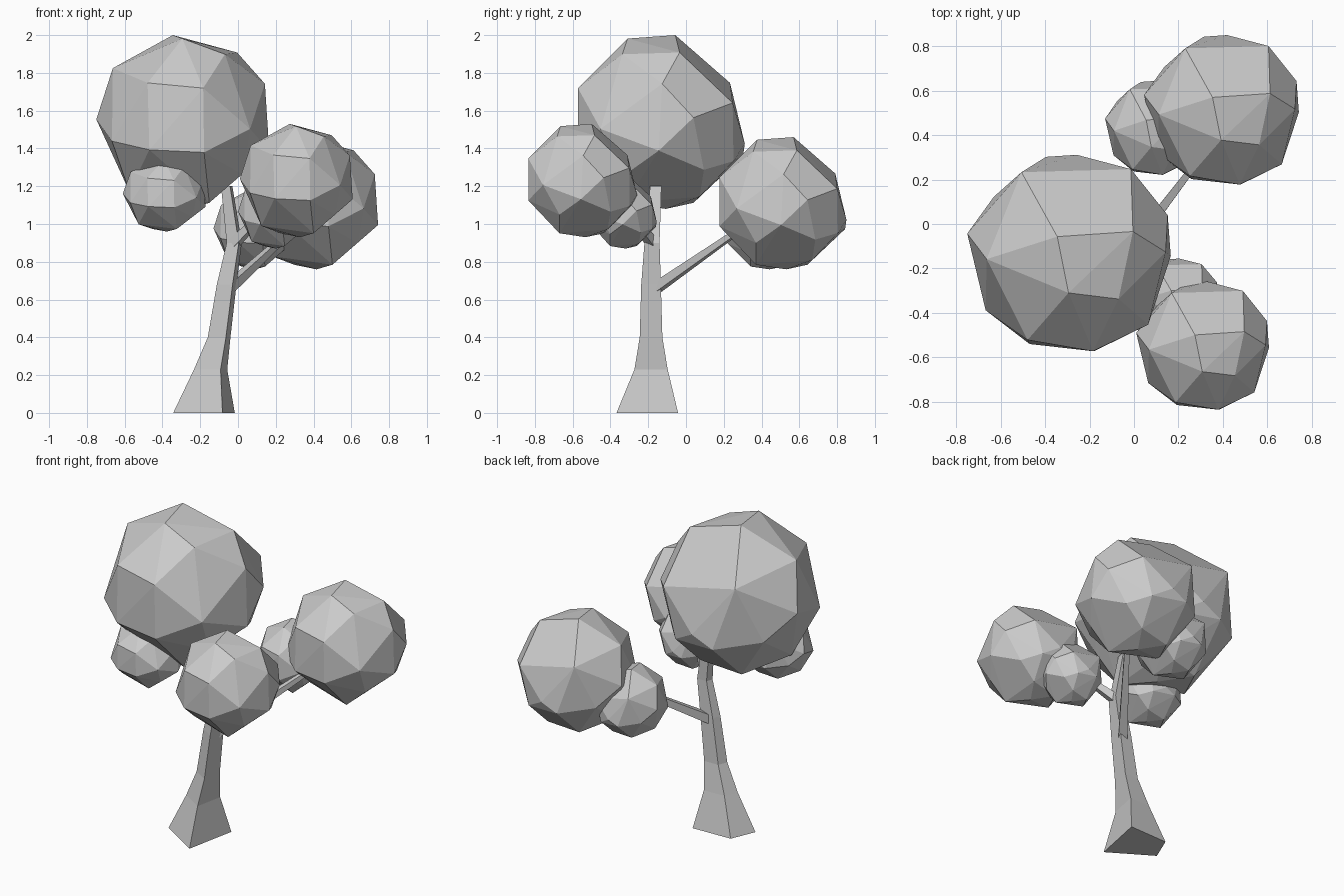
import bpy, bmesh
from mathutils import Vector

cube = bpy.data.objects.get("Cube")
if cube:
    bpy.data.objects.remove(cube, do_unlink=True)

grey = bpy.data.materials.new("plain_grey")
grey.use_nodes = True
colour = (0.6, 0.6, 0.6, 1)
grey.diffuse_color = colour
grey.node_tree.nodes["Principled BSDF"].inputs["Base Color"].default_value = colour


def finish(name, bm):
    bmesh.ops.recalc_face_normals(bm, faces=bm.faces)
    mesh = bpy.data.meshes.new(name)
    bm.to_mesh(mesh)
    bm.free()
    mesh.materials.append(grey)
    obj = bpy.data.objects.new(name, mesh)
    bpy.context.collection.objects.link(obj)
    return obj


# Corners of a faceted ball: some come in opposite pairs, the rest are single
PAIRED = [(.62, .22, .8), (-.41, -.84, .45), (.23, -.95, .39)]
TOP = [(-.12, .17, 1), (-.01, -.38, .96), (.48, -.44, .78),
       (-.81, -.05, .62), (.94, .02, .44)]
BOTTOM = [(.3, -.4, -.93), (-.28, .38, -.93), (.06, .06, -1),
          (.3, .45, -.86), (.68, .5, -.55), (.68, -.4, -.6)]
FRONT = [(.24, -.95, -.35), (-.39, -.88, -.32)]
BACK = [(-.47, .8, .45), (.07, .97, -.25), (.6, .83, .22)]
SIDES = [(-1, .2, .03), (-.82, -.55, -.22), (.96, .38, .05),
         (.99, -.02, -.33), (.77, -.69, -.08), (-.74, .56, -.3)]
CORNERS = [Vector(p) for p in PAIRED + TOP + BOTTOM + FRONT + BACK + SIDES]
CORNERS += [-Vector(p) for p in PAIRED]


def foliage(name, centre, size):
    bm = bmesh.new()
    for p in CORNERS:
        bm.verts.new(Vector(centre) + p * Vector(size))
    bmesh.ops.convex_hull(bm, input=bm.verts)
    return finish(name, bm)


def loft(name, rings):
    """Skin a list of equal-length point rings and cap both ends."""
    bm = bmesh.new()
    rows = [[bm.verts.new(p) for p in ring] for ring in rings]
    n = len(rows[0])
    for low, high in zip(rows, rows[1:]):
        for i in range(n):
            j = (i + 1) % n
            bm.faces.new((low[i], low[j], high[j], high[i]))
    bm.faces.new(rows[0])
    bm.faces.new(rows[-1])
    return finish(name, bm)


# Leaf masses
foliage("crown_foliage", (-.29, -.135, 1.54), (.46, .46, .46))
foliage("front_foliage", (.31, -.55, 1.23), (.30, .30, .30))
foliage("back_foliage", (.395, .51, 1.11), (.35, .35, .35))
foliage("inner_front_foliage", (.19, -.33, 1.06), (.19, .18, .19))
foliage("inner_back_foliage", (.08, .43, .97), (.21, .22, .21))
foliage("side_foliage", (-.39, -.35, 1.155), (.22, .20, .195))

# Four-sided trunk, wide at the foot and leaning as it rises
SECTION = [(.6, -1), (1, 1), (-.6, .95), (-1, 0)]
STATIONS = [(-.18, -.205, 0, .163), (-.145, -.185, .23, .088),
            (-.1, -.185, .4, .06), (-.06, -.185, .68, .052),
            (-.02, -.18, .9, .04), (-.06, -.16, 1.2, .03)]
loft("trunk", [[(x + a * r, y + b * r, z) for a, b in SECTION]
               for x, y, z, r in STATIONS])


# Tapered square limbs
def limb(name, start, end, r0, r1):
    start, end = Vector(start), Vector(end)
    turn = (end - start).to_track_quat('Z', 'Y')
    corners = [(1, 1), (-1, 1), (-1, -1), (1, -1)]
    loft(name, [[p + turn @ Vector((a * r, b * r, 0)) for a, b in corners]
                for p, r in ((start, r0), (end, r1))])


limb("back_branch", (-.05, -.16, .66), (.3, .3, .98), .026, .013)
limb("front_branch", (-.02, -.18, .9), (.14, -.3, 1.06), .025, .015)
